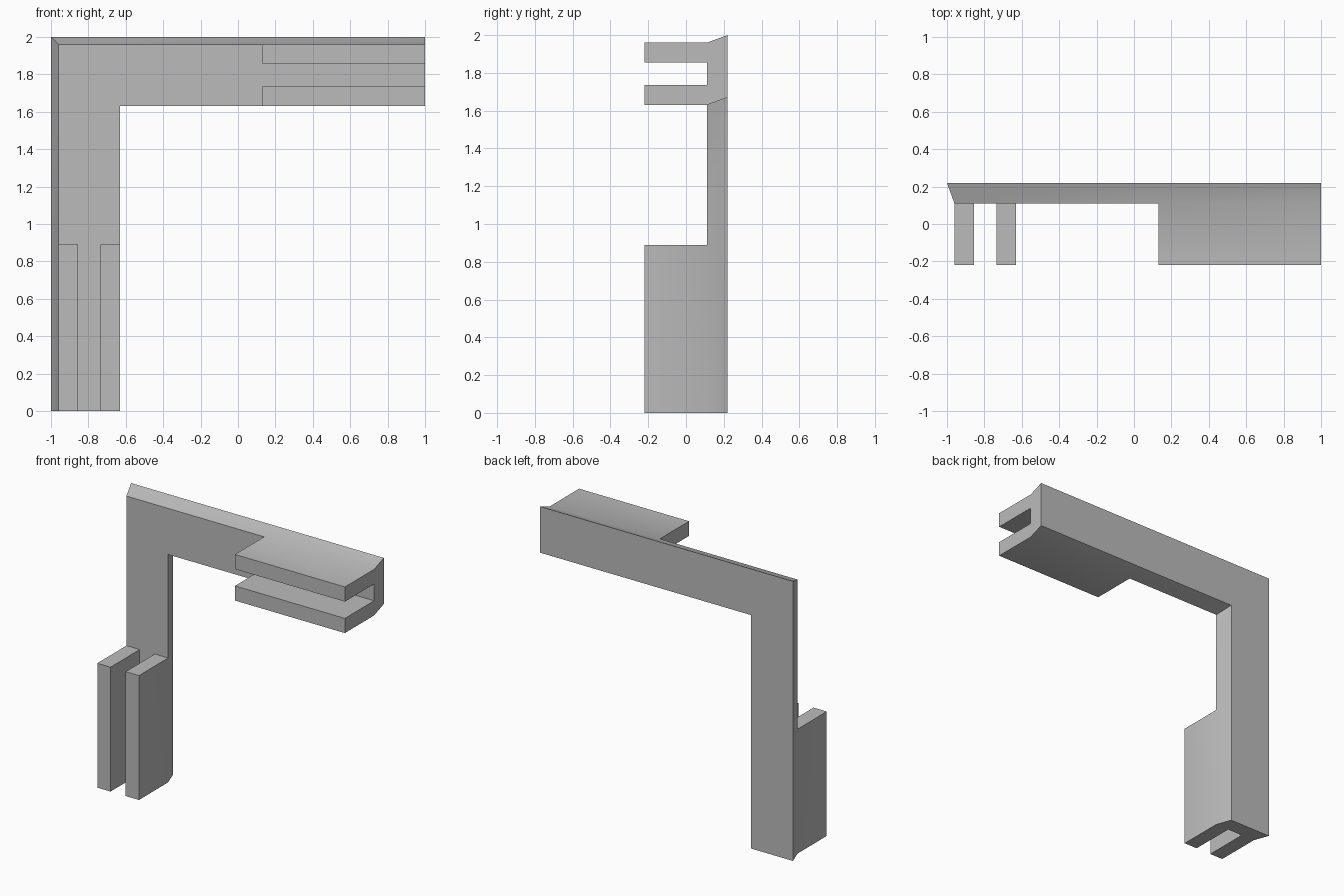
import bpy, bmesh
from math import radians

cube = bpy.data.objects.get("Cube")
if cube:
    bpy.data.objects.remove(cube, do_unlink=True)

grey = bpy.data.materials.new("plain grey")
grey.use_nodes = True
colour = (0.5, 0.5, 0.5, 1)
grey.diffuse_color = colour
grey.node_tree.nodes["Principled BSDF"].inputs["Base Color"].default_value = colour

INNER_X, INNER_Z = -0.63, 1.63          # inside corner of the L
LANES = (0, 0.105, 0.225, 0.33)         # prong, slot, prong across the arm
FLARE = 0.04                            # outward shift of the back face
BACK, MID, FRONT = 0.22, 0.11, -0.22
ARM = 1.63


def horizontal(t, s, y):
    return (INNER_X + t, y, INNER_Z + s)


def vertical(t, s, y):
    return (INNER_X - s, y, INNER_Z - t)


def add_arm(bm, place, prong_start):
    """Mitred flared bar with two prongs on the front of its free end."""
    def row(s, y):
        return [bm.verts.new(place(t, s, y)) for t in (-s, prong_start, ARM)]

    front = [row(s, MID) for s in LANES]
    back = [row(s + FLARE, BACK) for s in (LANES[0], LANES[-1])]
    loop = front + back[::-1]
    prongs = []
    for i, a in enumerate(loop):
        b = loop[(i + 1) % len(loop)]
        for k in range(2):
            face = bm.faces.new((a[k], a[k + 1], b[k + 1], b[k]))
            if k == 1 and i in (0, 2):
                prongs.append(face)
    bm.faces.new([r[2] for r in loop])
    # Pull the two outer lanes forward
    for face in bmesh.ops.extrude_discrete_faces(bm, faces=prongs)["faces"]:
        bmesh.ops.translate(bm, verts=face.verts, vec=(0, FRONT - MID, 0))


# Corner bracket with slotted ends
bm = bmesh.new()
add_arm(bm, horizontal, 0.76)
add_arm(bm, vertical, 0.74)
bmesh.ops.remove_doubles(bm, verts=bm.verts, dist=0.001)
bmesh.ops.recalc_face_normals(bm, faces=bm.faces)
mesh = bpy.data.meshes.new("corner_bracket")
bm.to_mesh(mesh)
bm.free()
mesh.materials.append(grey)
bracket = bpy.data.objects.new("corner_bracket", mesh)
bpy.context.collection.objects.link(bracket)

bpy.ops.object.select_all(action="DESELECT")
bracket.select_set(True)
bpy.context.view_layer.objects.active = bracket
bpy.ops.object.shade_smooth_by_angle(angle=radians(30))
